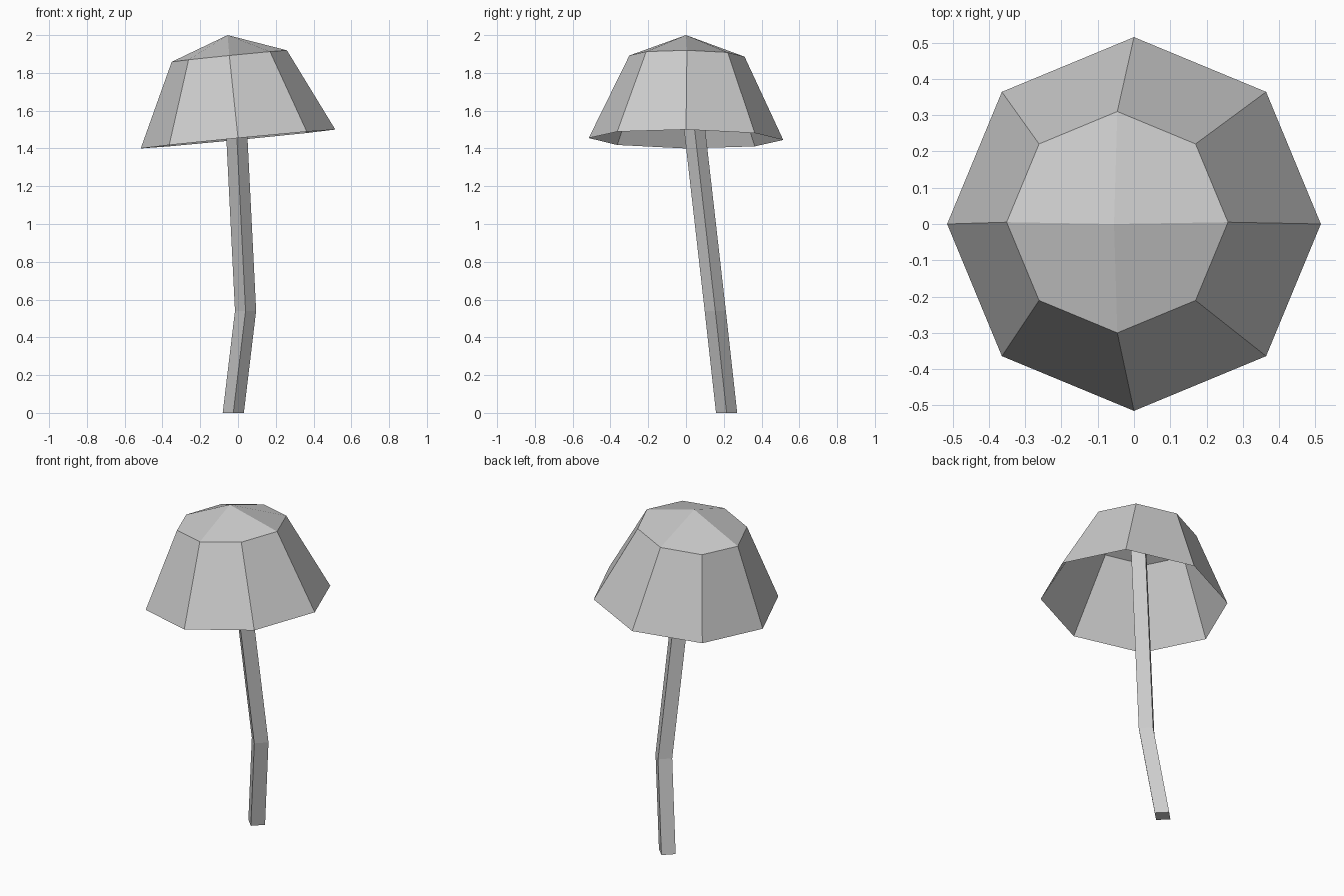
import bpy
import math
import bmesh
from mathutils import Vector

cube = bpy.data.objects.get("Cube")
if cube:
    bpy.data.objects.remove(cube, do_unlink=True)

# One plain colour
GREY = (0.6, 0.6, 0.6, 1.0)
grey = bpy.data.materials.new("light grey")
grey.use_nodes = True
grey.diffuse_color = GREY
grey.node_tree.nodes["Principled BSDF"].inputs["Base Color"].default_value = GREY


def ring(bm, centre, radius, sides, slope_x=0.0, slope_y=0.0):
    """Ring of vertices, tilted by raising z along x and y."""
    verts = []
    for i in range(sides):
        a = math.tau * i / sides
        x, y = radius * math.cos(a), radius * math.sin(a)
        verts.append(bm.verts.new(Vector(centre) + Vector((x, y, slope_x * x + slope_y * y))))
    return verts


def bridge(bm, low, high):
    n = len(low)
    for i in range(n):
        j = (i + 1) % n
        bm.faces.new((low[i], low[j], high[j], high[i]))


def finish(bm, name):
    mesh = bpy.data.meshes.new(name)
    bm.to_mesh(mesh)
    bm.free()
    mesh.materials.append(grey)
    obj = bpy.data.objects.new(name, mesh)
    bpy.context.collection.objects.link(obj)
    return obj


# Cap: tilted open eight-sided shell with a low four-panel peak
bm = bmesh.new()
rim = ring(bm, (0, 0, 1.45), 0.515, 8, 0.097, -0.01)
shoulder = ring(bm, (-0.046, 0.005, 1.889), 0.305, 8, 0.1, -0.01)
bridge(bm, rim, shoulder)
peak = bm.verts.new((-0.055, 0, 2.0))
for i in range(0, 8, 2):
    bm.faces.new((peak, shoulder[i], shoulder[i + 1], shoulder[(i + 2) % 8]))
finish(bm, "cap")

# Stem: leaning four-sided post with one bend
bm = bmesh.new()
path = [(-0.025, 0.215, 0), (0.04, 0.155, 0.54), (-0.028, 0.0, 1.9)]
rings = [ring(bm, p, 0.056, 4) for p in path]
for low, high in zip(rings, rings[1:]):
    bridge(bm, low, high)
bm.faces.new(rings[0][::-1])
bm.faces.new(rings[-1])
finish(bm, "stem")
